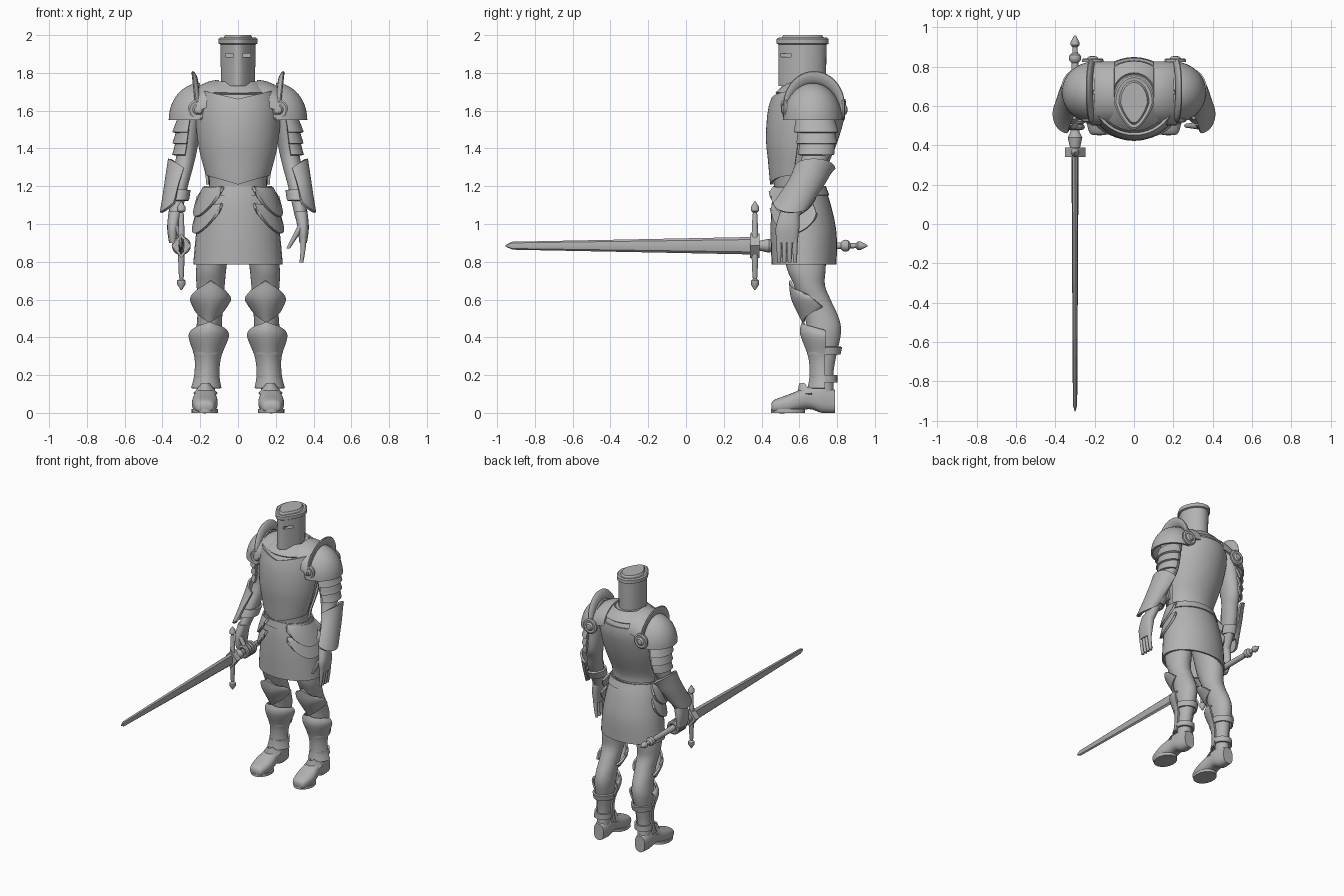
import bpy
import bmesh
import math
from mathutils import Vector

default_cube = bpy.data.objects.get("Cube")
if default_cube:
    bpy.data.objects.remove(default_cube, do_unlink=True)

steel = bpy.data.materials.new("grey steel")
steel.use_nodes = True
steel.diffuse_color = (.45, .45, .45, 1)
steel.node_tree.nodes["Principled BSDF"].inputs["Base Color"].default_value = steel.diffuse_color


def finish(obj, thick=0, mirror=False):
    """Give an object its thickness, mirror copy, material and shading."""
    if thick:
        solidify = obj.modifiers.new("Solidify", "SOLIDIFY")
        solidify.thickness = thick
        solidify.offset = 0
    if mirror:
        obj.modifiers.new("Mirror", "MIRROR")
    bpy.ops.object.select_all(action="DESELECT")
    obj.select_set(True)
    bpy.context.view_layer.objects.active = obj
    bpy.ops.object.convert(target="MESH")
    obj.data.materials.clear()
    obj.data.materials.append(steel)
    bpy.ops.object.shade_smooth_by_angle(angle=math.radians(35))
    return obj


def surface(name, rings, closed=True, caps=True, **options):
    """Skin a list of point rings."""
    bm = bmesh.new()
    rows = [[bm.verts.new(point) for point in ring] for ring in rings]
    count = len(rows[0])
    for low, high in zip(rows, rows[1:]):
        for i in range(count if closed else count - 1):
            j = (i + 1) % count
            bm.faces.new((low[i], low[j], high[j], high[i]))
    if closed and caps:
        bm.faces.new(rows[0])
        bm.faces.new(rows[-1])
    bmesh.ops.recalc_face_normals(bm, faces=bm.faces)
    mesh = bpy.data.meshes.new(name)
    bm.to_mesh(mesh)
    bm.free()
    obj = bpy.data.objects.new(name, mesh)
    bpy.context.collection.objects.link(obj)
    return finish(obj, **options)


def spline(rows, steps=5):
    """Add rows between the given ones along a smooth curve through each."""
    rows = [Vector(row) for row in rows]
    result = []
    for i in range(len(rows) - 1):
        start, end = rows[i], rows[i + 1]
        leave = (end - rows[max(i - 1, 0)]) / 2
        arrive = (rows[min(i + 2, len(rows) - 1)] - start) / 2
        for step in range(steps):
            t = step / steps
            ease = t * t * (3 - 2 * t)
            bend = leave * t * (1 - t) ** 2 - arrive * t * t * (1 - t)
            result.append(tuple(start.lerp(end, ease) + bend))
    return result + [tuple(rows[-1])]


def loft(name, rows, arc=None, n=32, power=1, along_y=False, warp=None, **options):
    """Rows are (height, centre x, half width, front, back); angle zero faces front."""
    first, last = arc or (0, 360)
    rings = []
    for k, (height, cx, half, front, back) in enumerate(rows):
        ring = []
        for i in range(n + 1 if arc else n):
            a = math.radians(first + (last - first) * i / n)
            side, ahead = (math.copysign(abs(f(a)) ** power, f(a)) for f in (math.sin, math.cos))
            p = Vector((cx + half * side, (front + back) / 2 - (back - front) / 2 * ahead, height))
            if along_y:
                p.y, p.z = p.z, p.y
            if warp:
                warp(p, a, k / (len(rows) - 1), i / n)
            ring.append(p)
        rings.append(ring)
    return surface(name, rings, closed=arc is None, **options)


def fit(body, z, gap):
    """Cross-section of a body at height z, grown by gap."""
    body = sorted(body)
    index = next((i for i, row in enumerate(body) if i and row[0] >= z), len(body) - 1)
    low, high = Vector(body[index - 1]), Vector(body[index])
    t = (z - low[0]) / (high[0] - low[0])
    _, cx, half, front, back = low.lerp(high, min(1, max(0, t)))
    return z, cx, half + gap, front - gap, back + gap


def plate(name, body, gaps, **options):
    """Thin armour over a body, from (height, gap) pairs."""
    rows = [fit(body, z, gap) for z, gap in spline(gaps)]
    return loft(name, rows, caps=False, thick=.014, **options)


def lathe(name, profile, x, z, **options):
    """Round part along y, from (y, radius) pairs."""
    return loft(name, [(y, x, r, z - r, z + r) for y, r in profile], along_y=True, **options)


# Helmet with a ridged face, eye slits and a rimmed crown
def ridge(p, a, v, u):
    p.x *= 1 - .38 * max(0, math.cos(a))


helmet_rows = [(1.73, 0, .09, .49, .74), (1.96, 0, .093, .49, .745)]
helmet = loft("helmet", helmet_rows, warp=ridge)
for side in (-1, 1):
    bpy.ops.mesh.primitive_cube_add(size=1, location=(side * .045, .55, 1.893))
    cutter = bpy.context.object
    cutter.scale = (.042, .12, .018)
    cutter.hide_render = True
    slit = helmet.modifiers.new("Eye slit", "BOOLEAN")
    slit.operation, slit.object, slit.solver = "DIFFERENCE", cutter, "EXACT"
    bpy.context.view_layer.objects.active = helmet
    bpy.ops.object.modifier_apply(modifier=slit.name)
    bpy.data.objects.remove(cutter, do_unlink=True)
crown = ((1.95, 0), (1.955, .01), (1.98, .01), (1.987, 0), (1.985, -.016), (2, -.025))
loft("helmet_crown", [fit(helmet_rows, z, gap) for z, gap in crown], warp=ridge)

# Torso with breast plate, back plate and collar
torso = spline([(1.16, 0, .155, .47, .71), (1.25, 0, .155, .46, .71), (1.35, 0, .18, .45, .75),
                (1.45, 0, .2, .44, .79), (1.6, 0, .21, .45, .83), (1.68, 0, .18, .48, .82),
                (1.75, 0, .1, .55, .76)])
loft("torso", torso)


def breast_edge(p, a, v, u):
    p.z += .05 * abs(math.sin(a)) * (v ** 6 + (1 - v) ** 6)


torso_gaps = [(1.21, .012), (1.4, .01), (1.66, .01)]
plate("breastplate", torso, torso_gaps, arc=(-84, 84), warp=breast_edge)
plate("backplate", torso, torso_gaps, arc=(100, 260))
plate("collar", torso, [(1.69, .01), (1.75, .005)])
loft("neck", [fit(helmet_rows, z, -.02) for z in (1.7, 1.75)])

# Skirt, belt and layered hip plates
skirt = spline([(1.2, 0, .165, .475, .725), (1.1, 0, .19, .46, .76),
                (.95, 0, .215, .455, .79), (.785, 0, .23, .46, .79)])
loft("skirt", skirt, caps=False, thick=.014)
plate("belt", skirt, [(1.2, .008), (1.15, .008)])


def hip_curve(p, a, v, u):
    p.z += v * (.12 * (1 - math.sin(math.pi * u) ** .7) - .03 * (u - .5))


for name, top, gap in (("lower_hip_plates", 1.1, .008), ("upper_hip_plates", 1.19, .015)):
    plate(name, skirt, [(top, gap), (top - .15, gap + .015)], arc=(24, 112), warp=hip_curve, mirror=True)

# Legs with knee plates, greaves and calf straps
legs = spline([(.98, .11, .08, .5, .74), (.78, .14, .08, .53, .74), (.68, .145, .075, .57, .735),
               (.6, .145, .067, .6, .765), (.5, .15, .066, .63, .81), (.42, .155, .066, .645, .82),
               (.3, .16, .052, .665, .795), (.2, .165, .046, .675, .78), (.08, .17, .046, .68, .785)])
loft("legs", legs, mirror=True)


def diamond(p, a, v, u):
    p.z += (v - .5) * .17 * abs(2 * u - 1)


def peaked(p, a, v, u):
    p.z -= .05 * abs(2 * u - 1) * (1 - v) ** 4


plate("knee_plates", legs, [(.7, .01), (.6, .035), (.48, .012)], arc=(-88, 88),
      warp=diamond, mirror=True)
plate("greaves", legs, [(.48, .014), (.42, .034), (.3, .012), (.2, .014), (.13, .028)],
      arc=(-95, 95), power=1.1, warp=peaked, mirror=True)
for z in (.18, .33):
    plate("calf_straps", legs, [(z - .02, .014), (z + .02, .014)], mirror=True)

# Boots with soles and an ankle flap
boots = spline([(.452, .177, .03, .015, .05), (.47, .177, .052, 0, .07), (.55, .176, .068, 0, .1),
                (.65, .172, .056, .02, .14), (.72, .17, .052, 0, .15), (.79, .17, .04, 0, .12)])
loft("boots", boots, along_y=True, power=.8, mirror=True)
loft("soles", [(z, .175, .07, .45, .63) for z in (0, .02)], mirror=True)
loft("ankle_flaps", spline([(.1, .172, .06, .595, .74), (.155, .172, .015, .605, .65)]),
     arc=(-90, 90), thick=.012, mirror=True)

# Arms with upper plates, forearm plates and wrist straps
arms = spline([(1.7, .2, .05, .6, .75), (1.6, .24, .06, .59, .77), (1.4, .268, .053, .615, .77),
               (1.3, .288, .05, .6, .73), (1.2, .31, .045, .56, .69), (1.03, .335, .032, .495, .595)])
loft("arms", arms, mirror=True)
for i in range(3):
    top = 1.56 - .06 * i
    plate("upper_arm_plates", arms, [(top, .005), (top - .075, .028 - .006 * i)],
          arc=(5, 175), mirror=True)


def rounded_ends(p, a, v, u):
    p.z += .05 * (2 * v - 1) * (2 * u - 1) ** 2


plate("forearm_plates", arms, [(1.345, .034), (1.2, .03), (1.06, .042)], arc=(5, 175),
      warp=rounded_ends, mirror=True)
plate("wrist_straps", arms, [(1.18, .012), (1.125, .016)], mirror=True)

# Shoulder domes, straps, crests and round bosses
domes = []
for i in range(12):
    t = math.pi * i / 23
    reach = math.cos(t)
    domes.append((1.55 + .19 * math.sin(t), .2, .16 * reach, .67 - .15 * reach, .67 + .15 * reach))
loft("shoulder_domes", domes, arc=(0, 180), thick=.014, mirror=True)
arch = [math.pi * i / 24 for i in range(25)]
surface("shoulder_straps",
        [[(.1 + .115 * u, .665 - .155 * math.cos(t), 1.63 - .04 * u * u + .125 * math.sin(t))
          for u in (0, .25, .5, .75, 1)] for t in arch], closed=False, thick=.016, mirror=True)


def crest_ring(t):
    ring = []
    for i in range(12):
        a = math.tau * i / 12
        out = (.012 + .022 * math.sin(t)) * math.cos(a)
        ring.append((.21 + .018 * math.sin(t) + .35 * out + .013 * math.sin(a),
                     .678 - (.15 + out) * math.cos(t), 1.6 + (.176 + out) * math.sin(t)))
    return ring


surface("shoulder_crests", [crest_ring(t) for t in arch], mirror=True)
for name, y, way in (("front_bosses", .535, -1), ("back_bosses", .825, 1)):
    disc = ((0, .055), (.012, .055), (.018, .045), (.016, .03), (.027, .02), (.03, .005))
    lathe(name, [(y + way * rise, r) for rise, r in disc], .21, 1.605, mirror=True)

# Hands: open on the left, closed round the grip on the right
SWORD_X, SWORD_Z = -.3, .885
loft("palms", spline([(1.07, .333, .034, .5, .6), (.98, .345, .03, .475, .6), (.9, .345, .02, .48, .59)]),
     power=.8, mirror=True)
taper = [i / 6 for i in range(7)]
for i in range(4):
    y = .493 + .028 * i
    rows = [(.93 - .135 * t, .347 - .012 * t * t, .016 - .006 * t) for t in taper]
    loft("left_finger", [(z, x, r, y - r, y + r) for z, x, r in rows], n=12)
    bpy.ops.mesh.primitive_torus_add(major_radius=.036, minor_radius=.014, major_segments=20,
                                     minor_segments=8, location=(SWORD_X, y, SWORD_Z),
                                     rotation=(math.pi / 2, 0, 0))
    bpy.context.object.name = "right_finger"
    finish(bpy.context.object)
rows = [(.99 - .12 * t, .335 - .07 * t, .02 - .01 * t) for t in taper]
loft("thumbs", [(z, x, r, .5 - r, .5 + r) for z, x, r in rows], n=12, mirror=True)

# Sword held level, pointing forward
loft("sword_blade", [(y, SWORD_X, half, SWORD_Z - tall, SWORD_Z + tall) for y, half, tall in
                     ((-.955, .002, .004), (-.92, .011, .021), (.34, .018, .046))],
     along_y=True, n=8)
loft("guard_block", [(y, SWORD_X, .052, SWORD_Z - .066, SWORD_Z + .066) for y in (.34, .39)],
     along_y=True, n=4)
for way in (-1, 1):
    rod = ((0, .02), (.165, .013), (.175, .01), (.185, .022), (.205, .022), (.235, .003))
    loft("crossguard", [(SWORD_Z + way * reach, SWORD_X, r, .365 - r, .365 + r) for reach, r in rod],
         n=16)
lathe("sword_grip", [(.38, .024), (.44, .037), (.47, .022), (.82, .018), (.83, .028), (.845, .032),
                     (.86, .028), (.87, .014), (.9, .013), (.91, .022), (.925, .022), (.96, .004)],
      SWORD_X, SWORD_Z, n=20)
